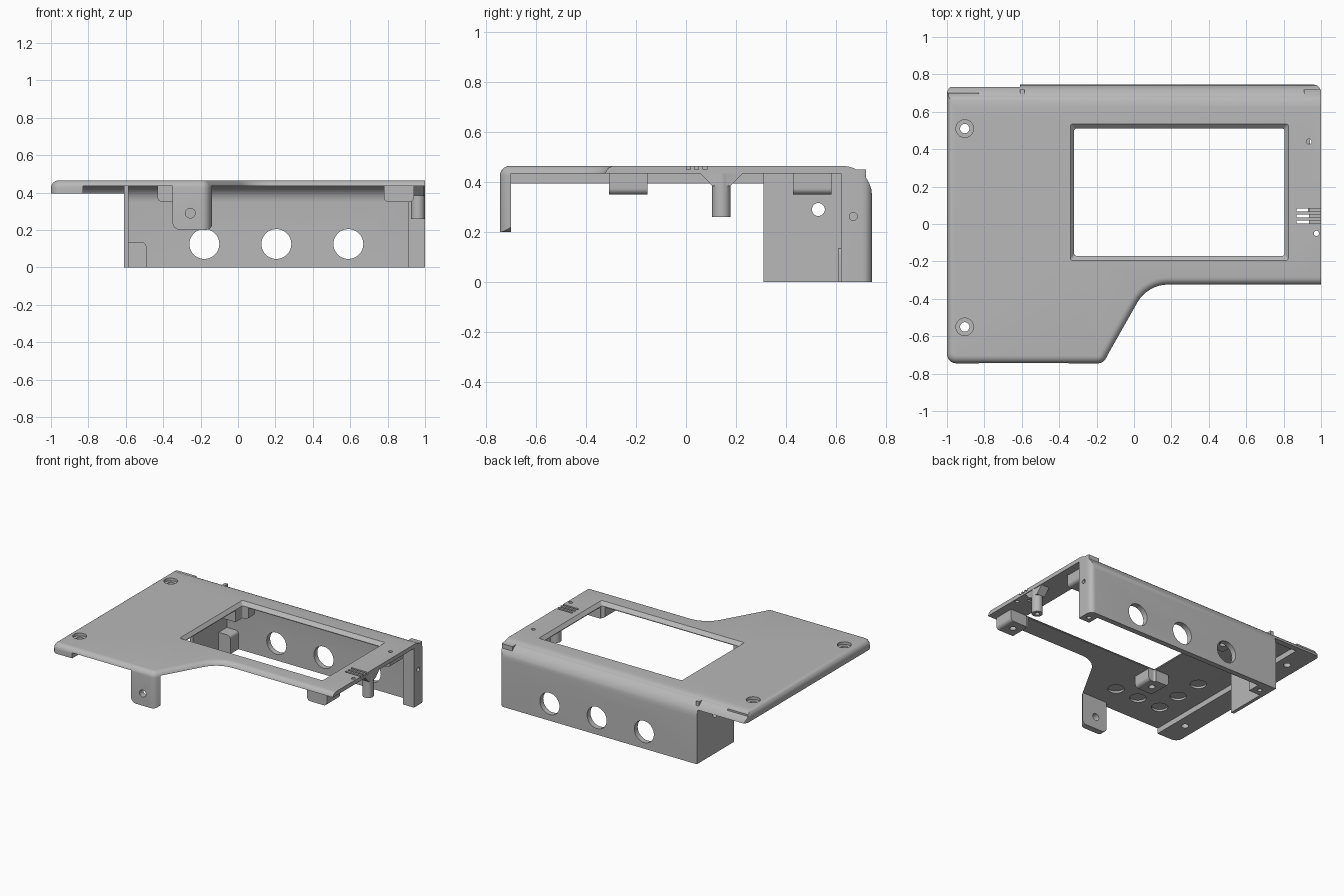
import bpy, bmesh, math
from mathutils import Vector, Matrix

if "Cube" in bpy.data.objects:
    bpy.data.objects.remove(bpy.data.objects["Cube"], do_unlink=True)

grey = bpy.data.materials.new("matte_grey_plastic")
grey.use_nodes = True
COLOUR = (0.48, 0.48, 0.48, 1)
grey.diffuse_color = COLOUR
grey.node_tree.nodes["Principled BSDF"].inputs["Base Color"].default_value = COLOUR

TOP, UNDER, LIP = 0.465, 0.435, 0.395
BACK, FRONT = 0.745, -0.745


def finish(bm, name):
    bmesh.ops.recalc_face_normals(bm, faces=bm.faces)
    mesh = bpy.data.meshes.new(name)
    bm.to_mesh(mesh)
    bm.free()
    mesh.materials.append(grey)
    ob = bpy.data.objects.new(name, mesh)
    bpy.context.collection.objects.link(ob)
    return ob


def rounded(points, steps=8):
    """Turn (u, v[, radius]) corners into a filleted outline."""
    out = []
    for i, p in enumerate(points):
        c = Vector(p[:2])
        if len(p) < 3:
            out.append(c)
            continue
        a = (Vector(points[i - 1][:2]) - c).normalized()
        b = (Vector(points[(i + 1) % len(points)][:2]) - c).normalized()
        half = a.angle(b) / 2
        centre = c + (a + b).normalized() * (p[2] / math.sin(half))
        s = c + a * (p[2] / math.tan(half)) - centre
        e = c + b * (p[2] / math.tan(half)) - centre
        turn = math.atan2(s.x * e.y - s.y * e.x, s.dot(e))
        for k in range(steps + 1):
            out.append(centre + Matrix.Rotation(turn * k / steps, 2) @ s)
    return out


def prism(name, points, axis, lo, hi, bevel=0):
    """Extrude an outline along an axis, optionally rounding its far rim."""
    place = {"x": lambda u, v, w: (w, u, v),
             "y": lambda u, v, w: (u, w, v),
             "z": lambda u, v, w: (u, v, w)}[axis]
    bm = bmesh.new()
    pts = rounded(points)
    low = [bm.verts.new(place(p.x, p.y, lo)) for p in pts]
    high = [bm.verts.new(place(p.x, p.y, hi)) for p in pts]
    bm.faces.new(low)
    cap = bm.faces.new(high)
    n = len(pts)
    for i in range(n):
        j = (i + 1) % n
        bm.faces.new((low[i], low[j], high[j], high[i]))
    bmesh.ops.recalc_face_normals(bm, faces=bm.faces)
    if bevel:
        bmesh.ops.bevel(bm, geom=list(cap.edges), offset=bevel, segments=6,
                        profile=0.5, affect="EDGES")
    return finish(bm, name)


def rect(u0, u1, v0, v1, r=None):
    tail = (r,) if r else ()
    return [p + tail for p in ((u0, v0), (u1, v0), (u1, v1), (u0, v1))]


def box(name, x0, x1, y0, y1, z0, z1):
    return prism(name, rect(x0, x1, y0, y1), "z", z0, z1)


def rod(name, centre, r, length, axis="z", r_top=None):
    rot = {"x": Matrix.Rotation(math.pi / 2, 4, "Y"),
           "y": Matrix.Rotation(math.pi / 2, 4, "X"),
           "z": Matrix.Identity(4)}[axis]
    bm = bmesh.new()
    bmesh.ops.create_cone(bm, cap_ends=True, segments=32, radius1=r,
                          radius2=r if r_top is None else r_top, depth=length,
                          matrix=Matrix.Translation(centre) @ rot)
    return finish(bm, name)


def combine(ob, other, operation="DIFFERENCE", keep=False):
    mod = ob.modifiers.new("bool", "BOOLEAN")
    mod.operation, mod.object, mod.solver = operation, other, "EXACT"
    bpy.context.view_layer.objects.active = ob
    bpy.ops.object.modifier_apply(modifier=mod.name)
    if not keep:
        bpy.data.objects.remove(other, do_unlink=True)


# Top plate, curved back edge and back wall from one profile
shell = prism("enclosure_shell",
              [(-0.8, TOP), (BACK, TOP, 0.12), (BACK, 0), (0.705, 0),
               (0.705, UNDER, 0.085), (-0.8, UNDER)], "x", -1.1, 1.05)
combine(shell, box("cut", -1.2, -0.61, 0.6, 0.8, -0.1, LIP))

# Thick left rim, side wall, end column and front tab
for part in (
        box("rim", -1.1, -0.83, -0.8, 0.7, LIP, 0.45),
        box("side_wall", -0.61, -0.585, 0.31, 0.72, 0, 0.45),
        box("end_column", 0.91, 1.05, 0.62, 0.72, 0, 0.45),
        prism("tab", [(-0.35, 0.2, 0.04), (-0.135, 0.2, 0.04),
                      (-0.135, 0.45), (-0.35, 0.45)], "y", -0.8, -0.70)):
    combine(shell, part, "UNION")

# Trim to the outer outline with a softened top rim
outline = [(-1, BACK, 0.05), (1.2, BACK), (1.2, -0.325), (0.073, -0.325, 0.19),
           (-0.165, FRONT, 0.05), (-1, FRONT, 0.05)]
combine(shell, prism("outline", outline, "z", -0.05, TOP, 0.04), "INTERSECT")
combine(shell, prism("end_trim", [(-1.2, BACK), (1, BACK, 0.04), (1, -1), (-1.2, -1)],
                     "z", -0.1, 0.6), "INTERSECT")

# Screen opening with sloping frame
window = prism("window_cutter", rect(-0.32, 0.805, -0.17, 0.51, 0.012), "z", 0.3, 0.5)
window.hide_render = True
slope = prism("slope", rect(-0.32, 0.805, -0.17, 0.51, 0.012), "z", UNDER + 0.005, TOP + 0.005)
for v in slope.data.vertices:
    if v.co.z > TOP:
        v.co.x += 0.024 if v.co.x > 0.2 else -0.024
        v.co.y += 0.03 if v.co.y > 0.2 else -0.03
combine(shell, slope)
combine(shell, window, keep=True)

# Round ports in the back wall
for x in (-0.18, 0.205, 0.59):
    combine(shell, rod("port", (x, 0.72, 0.125), 0.08, 0.2, "y"))

# Countersunk screw holes in the rim
for y in (0.51, -0.55):
    combine(shell, rod("hole", (-0.905, y, 0.43), 0.025, 0.2))
    combine(shell, rod("sink", (-0.905, y, 0.46), 0.047, 0.03))

# Small holes in plate, tab, column and side wall
for centre, r, length, axis in (
        ((0.935, 0.44, 0.45), 0.014, 0.1, "z"),
        ((0.975, -0.05, 0.45), 0.014, 0.1, "z"),
        ((-0.255, -0.72, 0.29), 0.026, 0.2, "y"),
        ((0.98, 0.67, 0.262), 0.016, 0.1, "x"),
        ((0.955, 0.67, 0), 0.016, 0.1, "z"),
        ((-0.6, 0.53, 0.29), 0.026, 0.1, "x")):
    combine(shell, rod("hole", centre, r, length, axis))

# Vent slots, running out as shallow grooves
for y in (0.01, 0.043, 0.076):
    combine(shell, box("slot", 0.87, 0.935, y - 0.008, y + 0.008, 0.4, 0.5))
    combine(shell, box("groove", 0.93, 1.02, y - 0.008, y + 0.008, 0.45, 0.5))

# Blind round recesses in the underside
for x, y in ((-0.28, -0.52), (-0.47, -0.52), (-0.66, -0.52), (-0.66, -0.33), (-0.66, -0.12)):
    combine(shell, rod("recess", (x, y, UNDER), 0.055, 0.03))

# Screen standoffs under the window corners
parts = [shell]
for side, x in (("right", -0.35), ("left", 0.86)):
    for end, y in (("front", -0.232), ("back", 0.505)):
        s = prism(f"standoff_{end}_{side}",
                  [(x - 0.08, 0.35, 0.025), (x + 0.08, 0.35, 0.025),
                   (x + 0.08, 0.44), (x - 0.08, 0.44)], "y", y - 0.077, y + 0.077)
        combine(s, window, keep=True)
        combine(s, rod("hole", (x, y, 0.35), 0.022, 0.1))
        parts.append(s)
bpy.data.objects.remove(window, do_unlink=True)

# Hanging screw post with flared gusset
post = rod("screw_post", (0.962, 0.142, 0.35), 0.037, 0.18)
combine(post, prism("gusset", [(0.105, 0.385), (0.179, 0.385), (0.23, 0.438), (0.054, 0.438)],
                    "x", 0.93, 0.995), "UNION")
combine(post, rod("hole", (0.962, 0.142, 0.26), 0.016, 0.12))
parts.append(post)

# Screw boss in the wall corner
boss = prism("corner_boss", [(-0.59, 0), (-0.49, 0), (-0.49, 0.135, 0.025), (-0.59, 0.135)],
             "y", 0.61, 0.71)
combine(boss, rod("hole", (-0.54, 0.66, 0), 0.016, 0.1))
parts.append(boss)

for ob in parts:
    bpy.ops.object.select_all(action="DESELECT")
    ob.select_set(True)
    bpy.context.view_layer.objects.active = ob
    bpy.ops.object.shade_smooth_by_angle(angle=math.radians(30))
